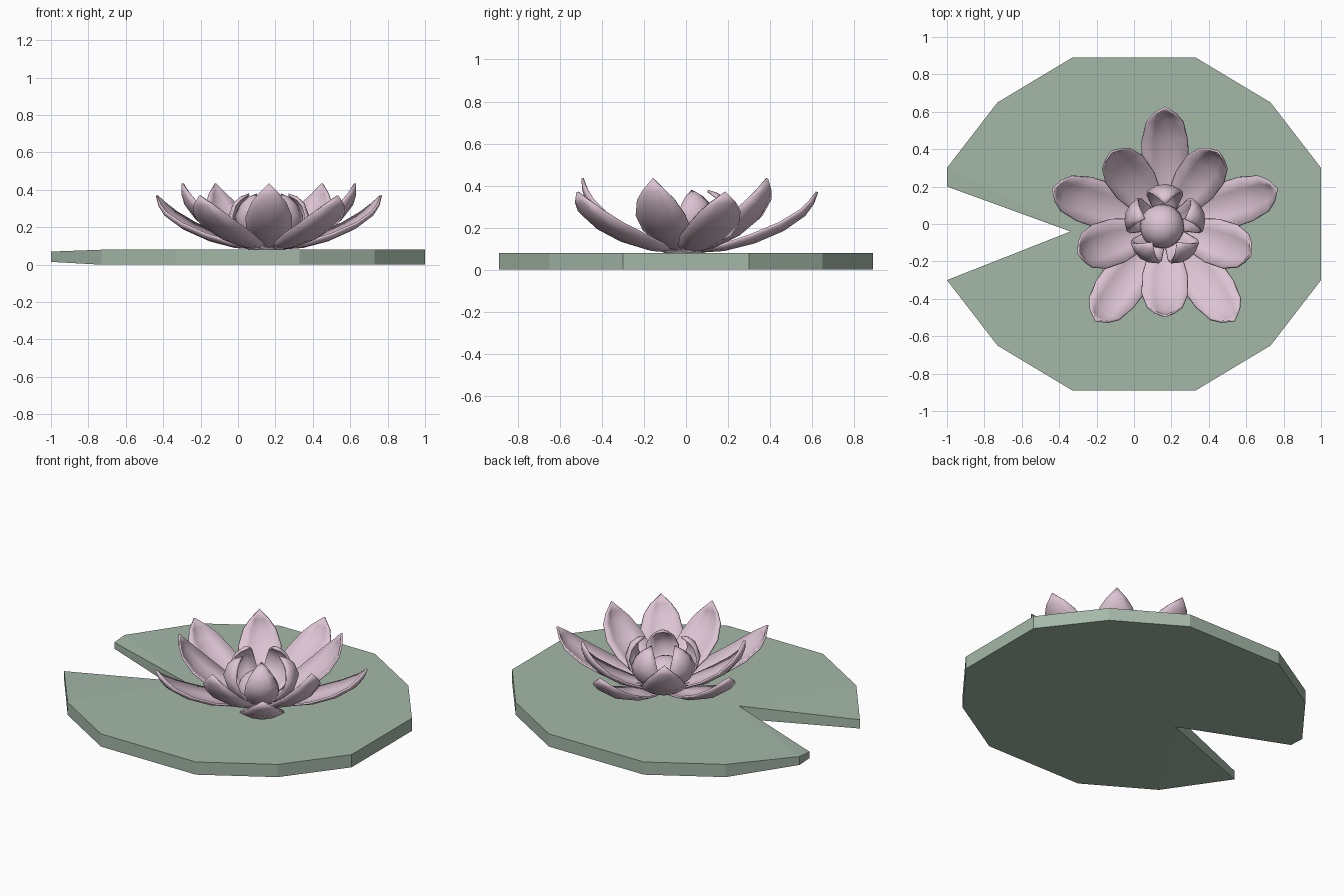
import bpy, bmesh, math
from mathutils import Vector, Matrix

if "Cube" in bpy.data.objects:
    bpy.data.objects.remove(bpy.data.objects["Cube"])

CENTRE = Vector((0.165, -0.007, 0))


def material(name, colour):
    m = bpy.data.materials.new(name)
    m.diffuse_color = (*colour, 1)
    m.use_nodes = True
    m.node_tree.nodes["Principled BSDF"].inputs["Base Color"].default_value = m.diffuse_color
    return m


green = material("leaf_green", (0.37, 0.48, 0.39))
pink = material("petal_pink", (0.72, 0.55, 0.65))


def add_object(name, bm, mat):
    bmesh.ops.recalc_face_normals(bm, faces=bm.faces)
    me = bpy.data.meshes.new(name)
    bm.to_mesh(me)
    bm.free()
    me.materials.append(mat)
    ob = bpy.data.objects.new(name, me)
    bpy.context.collection.objects.link(ob)
    return ob


def shade_smooth(ob, degrees):
    bpy.ops.object.select_all(action='DESELECT')
    ob.select_set(True)
    bpy.context.view_layer.objects.active = ob
    bpy.ops.object.shade_smooth_by_angle(angle=math.radians(degrees))


# Notched lily pad: outline from the notch apex, thinner at the notch tips
outline = [(-0.34, -0.04, 0, 0.08), (-1, -0.3, 0.015, 0.07)]
rim = [(-0.73, -0.65), (-0.33, -0.89), (0.33, -0.89), (0.73, -0.65), (1, -0.3),
       (1, 0.3), (0.73, 0.65), (0.33, 0.89), (-0.33, 0.89), (-0.73, 0.65)]
outline += [(x, y, 0, 0.08) for x, y in rim]
outline += [(-1, 0.3, 0.015, 0.068), (-1, 0.2, 0.02, 0.06)]
bm = bmesh.new()
low = [bm.verts.new((x, y, a)) for x, y, a, b in outline]
top = [bm.verts.new((x, y, b)) for x, y, a, b in outline]
n = len(outline)
for i in range(n):
    j = (i + 1) % n
    bm.faces.new((low[i], low[j], top[j], top[i]))
    if 0 < i < n - 1:
        bm.faces.new((top[0], top[i], top[j]))
        bm.faces.new((low[0], low[j], low[i]))
add_object("lily_pad", bm, green)


def petal_ring(name, profile, start, cup):
    """Five cupped petals; profile rows are (radius, height, half width)."""
    bm = bmesh.new()
    for k in range(5):
        turn = Matrix.Rotation(math.radians(start + 72 * k), 4, 'Z')
        rows = []
        for i, (r, z, w) in enumerate(profile):
            a = profile[max(i - 1, 0)]
            b = profile[min(i + 1, len(profile) - 1)]
            nrm = Vector((a[1] - b[1], 0, b[0] - a[0])).normalized()
            us = (-1, -0.5, 0, 0.5, 1) if w else (0,)
            rows.append([bm.verts.new(CENTRE + turn @ (
                Vector((r, u * w, z)) + nrm * cup * w * u * u)) for u in us])
        for p, q in zip(rows, rows[1:]):
            for i in range(4):
                if len(q) == 1:
                    bm.faces.new((p[i], p[i + 1], q[0]))
                else:
                    bm.faces.new((p[i], p[i + 1], q[i + 1], q[i]))
    ob = add_object(name, bm, pink)
    solid = ob.modifiers.new("thickness", 'SOLIDIFY')
    solid.thickness = 0.012
    solid.offset = 0
    shade_smooth(ob, 40)


# Three rings of petals, from low and open to closed
petal_ring("outer_petals", [(0.04, 0.085, 0.04), (0.19, 0.095, 0.09), (0.33, 0.13, 0.125),
                            (0.47, 0.19, 0.122), (0.57, 0.26, 0.098),
                            (0.61, 0.315, 0.06), (0.63, 0.37, 0)], 18, 0.3)
petal_ring("middle_petals", [(0.03, 0.085, 0.04), (0.15, 0.105, 0.085), (0.28, 0.16, 0.12),
                             (0.39, 0.235, 0.122), (0.46, 0.32, 0.092),
                             (0.48, 0.375, 0.055), (0.485, 0.435, 0)], 54, 0.3)
petal_ring("inner_petals", [(0.03, 0.085, 0.03), (0.12, 0.115, 0.07), (0.19, 0.18, 0.095),
                            (0.215, 0.26, 0.09), (0.19, 0.33, 0.065),
                            (0.155, 0.36, 0.038), (0.11, 0.375, 0)], 18, 0.4)

# Low round flower heart
bm = bmesh.new()
bmesh.ops.create_uvsphere(bm, u_segments=20, v_segments=12, radius=0.118,
                          matrix=Matrix.Translation(CENTRE + Vector((-0.015, -0.005, 0.15))))
shade_smooth(add_object("flower_heart", bm, pink), 60)
